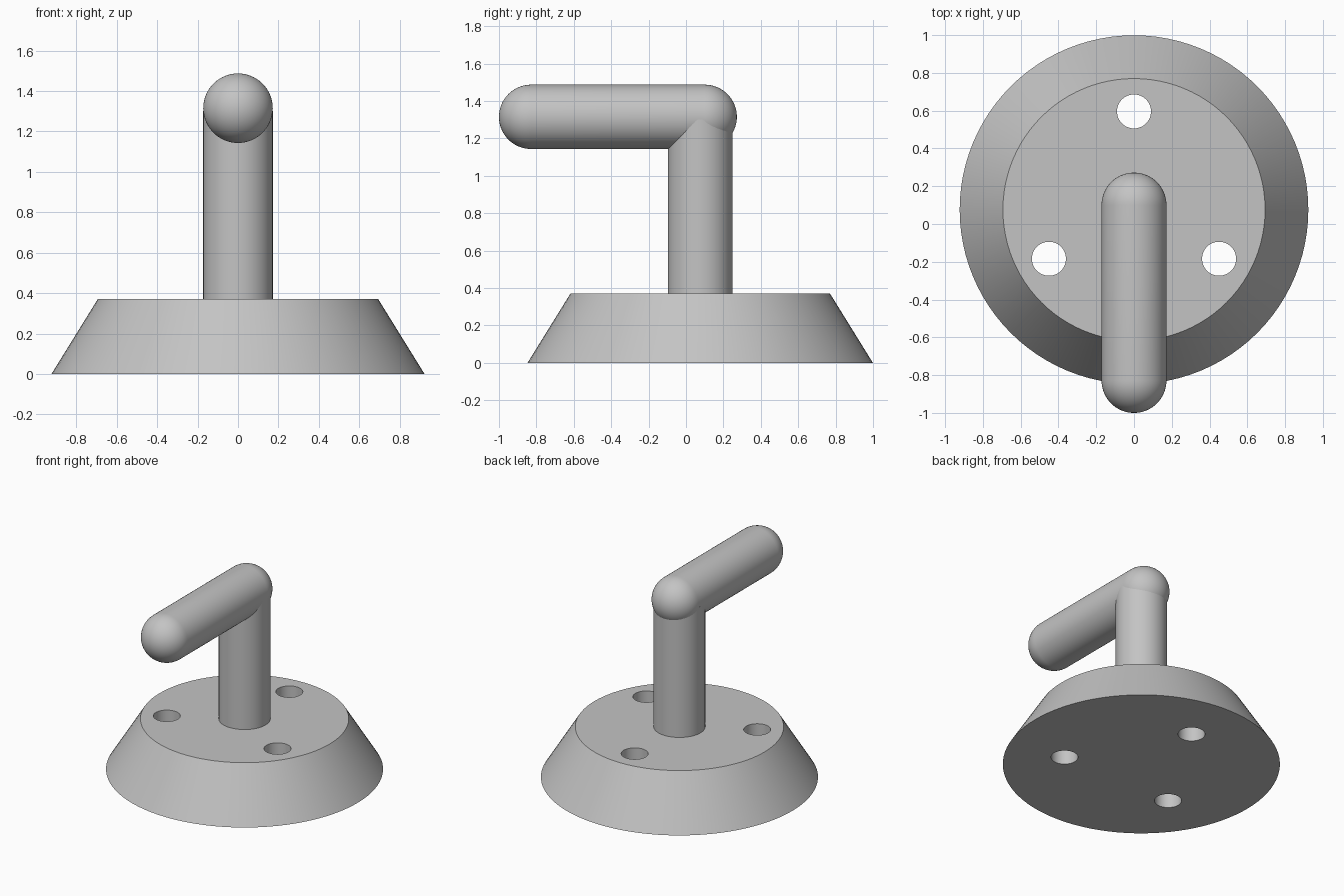
import bpy
import bmesh
from math import cos, sin, pi, radians
from mathutils import Matrix, Vector

default = bpy.data.objects.get("Cube")
if default:
    bpy.data.objects.remove(default, do_unlink=True)

AXIS_Y = 0.076        # the base and post share this centre
BASE_H = 0.37
ROD_R = 0.172
ARM_Z = 1.315
ARM_BACK, ARM_FRONT = 0.1, -0.828   # centres of the rounded ends
SEGMENTS = 96

# Single grey material
grey = bpy.data.materials.new("plain grey")
grey.use_nodes = True
grey.diffuse_color = (0.55, 0.55, 0.55, 1)
grey.node_tree.nodes["Principled BSDF"].inputs["Base Color"].default_value = grey.diffuse_color


def select_only(obj):
    bpy.ops.object.select_all(action="DESELECT")
    obj.select_set(True)
    bpy.context.view_layer.objects.active = obj


def finish(obj, name):
    obj.name = obj.data.name = name
    obj.data.materials.clear()
    obj.data.materials.append(grey)
    select_only(obj)
    bpy.ops.object.shade_smooth_by_angle(angle=radians(30))
    return obj


def cylinder(radius, bottom, top, x, y, sides):
    bpy.ops.mesh.primitive_cylinder_add(
        vertices=sides, radius=radius, depth=top - bottom,
        location=(x, y, (bottom + top) / 2))
    return bpy.context.object


# Tapered round base
bpy.ops.mesh.primitive_cone_add(
    vertices=SEGMENTS, radius1=0.923, radius2=0.694, depth=BASE_H,
    location=(0, AXIS_Y, BASE_H / 2))
base = bpy.context.object

# Three screw holes right through the base
for i in range(3):
    angle = pi / 2 + i * 2 * pi / 3
    cutter = cylinder(0.09, -0.1, BASE_H + 0.1,
                      0.52 * cos(angle), AXIS_Y + 0.52 * sin(angle), 48)
    cutter.hide_render = True
    hole = base.modifiers.new("screw hole", "BOOLEAN")
    hole.operation = "DIFFERENCE"
    hole.solver = "EXACT"
    hole.object = cutter
    select_only(base)
    bpy.ops.object.modifier_apply(modifier=hole.name)
    bpy.data.objects.remove(cutter, do_unlink=True)
finish(base, "base")

# Upright post
finish(cylinder(ROD_R, BASE_H - 0.01, ARM_Z - 0.015, 0, AXIS_Y, SEGMENTS), "post")

# Arm: a round-ended profile spun about the y axis
STEPS = 16
profile = []
for centre, start in ((ARM_BACK, 0), (ARM_FRONT, pi / 2)):
    for i in range(STEPS + 1):
        a = start + i * pi / 2 / STEPS
        profile.append(Vector((ROD_R * sin(a), centre + ROD_R * cos(a), ARM_Z)))
bm = bmesh.new()
verts = [bm.verts.new(p) for p in profile]
edges = [bm.edges.new(pair) for pair in zip(verts, verts[1:])]
bmesh.ops.spin(bm, geom=verts + edges, cent=(0, 0, ARM_Z), axis=(0, 1, 0),
               angle=2 * pi, steps=64, use_merge=False)
bmesh.ops.remove_doubles(bm, verts=bm.verts, dist=0.0005)
bmesh.ops.recalc_face_normals(bm, faces=bm.faces)
mesh = bpy.data.meshes.new("arm")
bm.to_mesh(mesh)
bm.free()
arm = bpy.data.objects.new("arm", mesh)
bpy.context.collection.objects.link(arm)
finish(arm, "arm")
